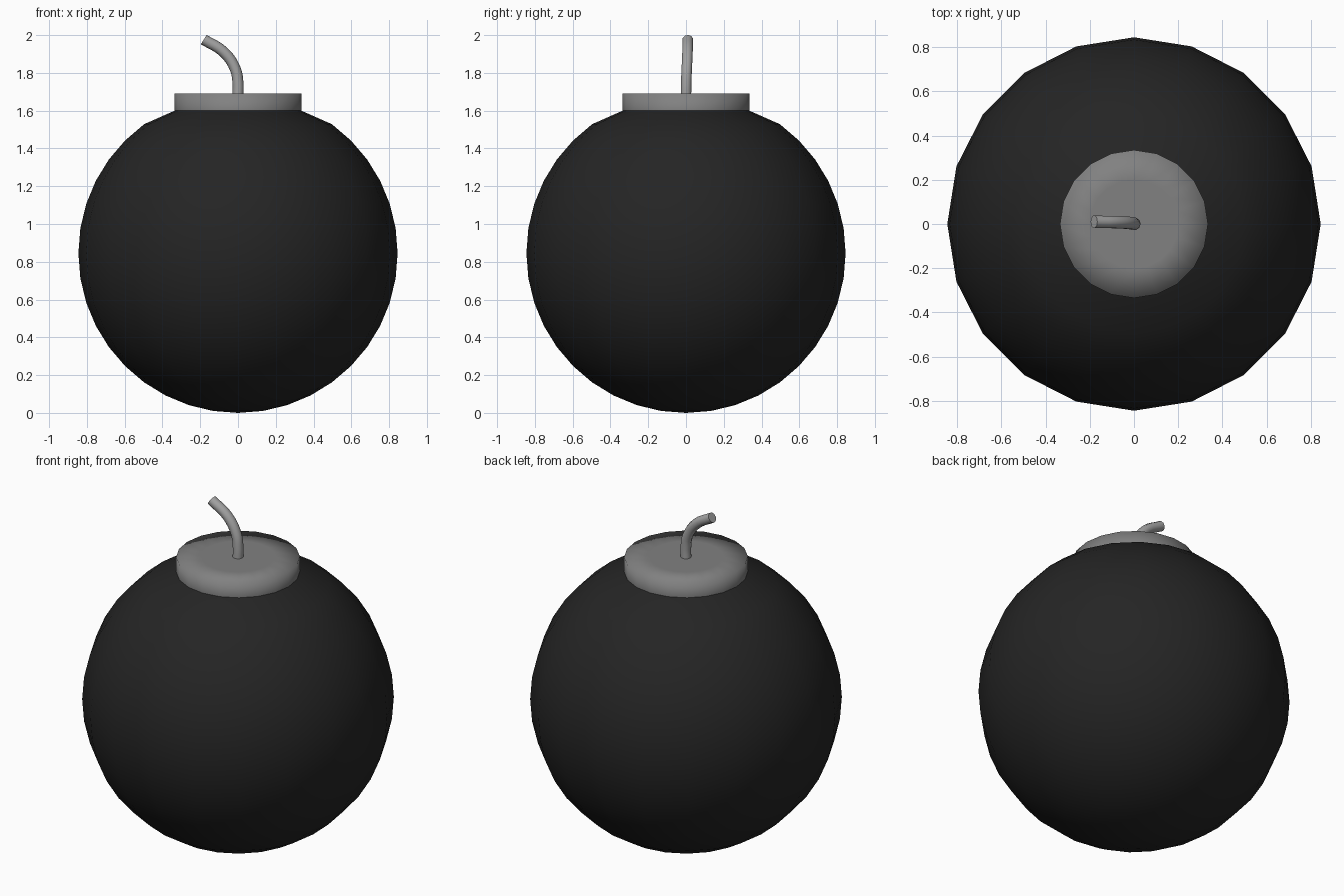
import bpy, bmesh
from math import sin, cos, pi, radians

if "Cube" in bpy.data.objects:
    bpy.data.objects.remove(bpy.data.objects["Cube"])

SIDES = 20
R = 0.845


def lathe(name, profile, colour=None):
    """Turn an (r, z) profile around z; r = 0 makes a pole."""
    bm = bmesh.new()
    rings = []
    for r, z in profile:
        if r < 1e-5:
            rings.append([bm.verts.new((0, 0, z))] * SIDES)
        else:
            rings.append([bm.verts.new((r * cos(2 * pi * i / SIDES), r * sin(2 * pi * i / SIDES), z))
                          for i in range(SIDES)])
    for a, b in zip(rings, rings[1:]):
        for i in range(SIDES):
            j = (i + 1) % SIDES
            quad = [a[i], a[j], b[j], b[i]]
            bm.faces.new(list(dict.fromkeys(quad)))
    for f in bm.faces:
        f.smooth = True
    mesh = bpy.data.meshes.new(name)
    bm.to_mesh(mesh)
    bm.free()
    obj = bpy.data.objects.new(name, mesh)
    bpy.context.collection.objects.link(obj)
    paint(obj, colour)
    return obj


def paint(obj, colour):
    if colour:
        mat = bpy.data.materials.new(obj.name + "_colour")
        mat.diffuse_color = (*colour, 1)
        mat.use_nodes = True
        mat.node_tree.nodes["Principled BSDF"].inputs["Base Color"].default_value = mat.diffuse_color
        obj.data.materials.append(mat)


# round body: sphere rings up to the neck, last ring pulled in to the collar
body = [(R * sin(radians(a)), R - R * cos(radians(a))) for a in range(0, 145, 9)]
lathe("body", body + [(0.335, 1.60)], (0.018, 0.018, 0.018))

# collar: short wall and flat inset lid
lathe("collar", [(0.335, 1.60), (0.335, 1.69), (0.2, 1.69), (0, 1.69)], (0.22, 0.22, 0.22))

# fuse: bent round cord
path = [(0, 0, 1.68), (0, 0.001, 1.745), (-0.014, 0.004, 1.82),
        (-0.075, 0.008, 1.91), (-0.181, 0.010, 1.976)]
curve = bpy.data.curves.new("fuse", 'CURVE')
curve.dimensions = '3D'
curve.bevel_depth = 0.029
curve.bevel_resolution = 3
curve.resolution_u = 4
curve.use_fill_caps = True
spline = curve.splines.new('BEZIER')
spline.bezier_points.add(len(path) - 1)
for p, co in zip(spline.bezier_points, path):
    p.co = co
    p.handle_left_type = p.handle_right_type = 'AUTO'
fuse = bpy.data.objects.new("fuse", curve)
bpy.context.collection.objects.link(fuse)
paint(fuse, (0.36, 0.36, 0.36))
